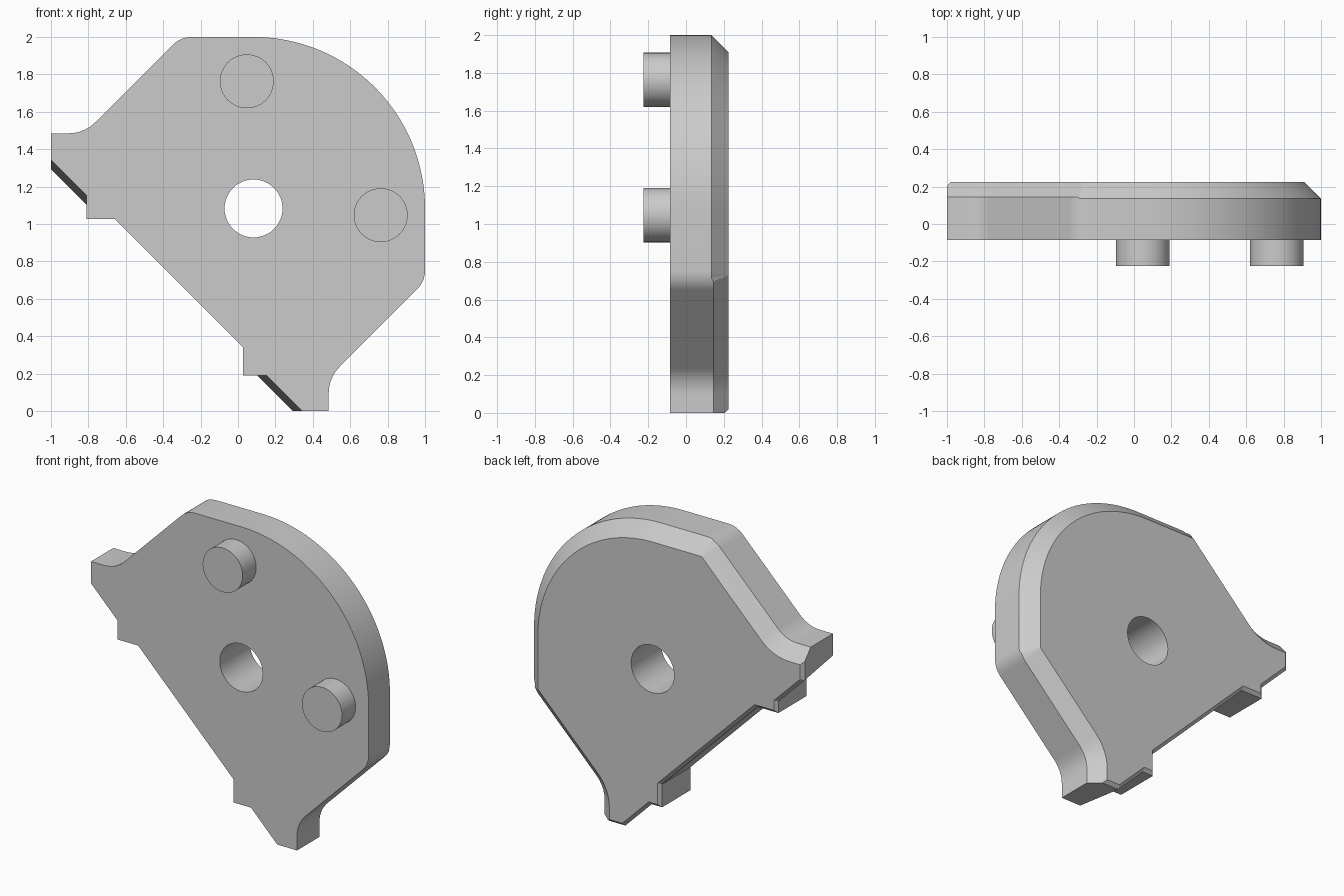
import bpy, bmesh
from math import sin, cos, pi, sqrt
from mathutils import Vector

cube = bpy.data.objects.get("Cube")
if cube:
    bpy.data.objects.remove(cube)

# Layout: profile coordinates (u, v) are measured from the centre hole
CX, CZ = 0.083, 1.083
FRONT, BACK, PEG_FRONT = -0.085, 0.225, -0.225
BIG, SIDE, SMALL = 0.09, 0.08, 0.02   # chamfer depths: dome, flanks, underside
R, END = 0.917, -1.083                # dome radius and tip of the lugs

grey = bpy.data.materials.new("plain grey")
grey.use_nodes = True
colour = (0.6, 0.6, 0.6, 1)
grey.diffuse_color = colour
grey.node_tree.nodes["Principled BSDF"].inputs["Base Color"].default_value = colour


def fillet(corner, d_in, d_out, radius, steps=8):
    """Round a 45 degree corner between two unit directions."""
    d_in, d_out = Vector(d_in), Vector(d_out)
    inward = (d_out - d_in).normalized()
    centre = Vector(corner) + inward * radius / cos(pi / 8)
    start = -inward * cos(pi / 8) - d_in.lerp(d_out, 0.5).normalized() * sin(pi / 8)
    turn = pi / 4 if d_in.x * d_out.y > d_in.y * d_out.x else -pi / 4
    pts = []
    for i in range(steps + 1):
        a = turn * i / steps
        x = start.x * cos(a) - start.y * sin(a)
        y = start.x * sin(a) + start.y * cos(a)
        pts.append((centre.x + radius * x, centre.y + radius * y))
    return pts


def rim(inset, convex, concave, tip):
    """Half of the outer rim: dome, shoulder, hollow, lug tip."""
    r, s = R - inset, sqrt(0.5)
    pts = [(r * cos(a), r * sin(a)) for a in (pi / 4 * (1 + i / 20) for i in range(21))]
    slope = 1.307 - inset * sqrt(2)
    low = 0.402 - inset
    pts += fillet((r - slope, r), (-1, 0), (-s, -s), convex)
    pts += fillet((low - slope, low), (-s, -s), (-1, 0), concave)
    return pts + [(tip, low)]


def underside(draft, e):
    """Half of the lower edge: lug foot, step block, long diagonal."""
    foot = -0.823 - draft + e * sqrt(2)
    diagonal = -0.798 + e * sqrt(2)
    u0, u1, v = END + e, -0.893 + e, -0.055 + e
    return [(u0, foot - u0), (u1, foot - u1), (u1, v), (diagonal - v, v)]


def mirrored(half):
    """Reflect a half outline across the diagonal symmetry axis."""
    return half + [(v, u) + tuple(rest) for u, v, *rest in reversed(half[1:])]


def finish(bm, name):
    bmesh.ops.remove_doubles(bm, verts=bm.verts, dist=0.0002)
    bmesh.ops.recalc_face_normals(bm, faces=bm.faces)
    mesh = bpy.data.meshes.new(name)
    bm.to_mesh(mesh)
    bm.free()
    mesh.materials.append(grey)
    obj = bpy.data.objects.new(name, mesh)
    bpy.context.collection.objects.link(obj)
    bpy.ops.object.select_all(action='DESELECT')
    obj.select_set(True)
    bpy.context.view_layer.objects.active = obj
    bpy.ops.object.shade_smooth_by_angle(angle=pi / 7)


def add_ring(bm, pts):
    return [bm.verts.new((u + CX, y, v + CZ)) for u, v, y in pts]


def loop_edges(bm, ring):
    return [bm.edges.get(pair) for pair in zip(ring, ring[1:] + ring[:1])]


def bridge(bm, lower, upper):
    n = len(lower)
    for i in range(n):
        j = (i + 1) % n
        bm.faces.new((lower[i], lower[j], upper[j], upper[i]))


def circle(u, v, radius, y, n=48):
    return [(u + radius * cos(2 * pi * i / n), v + radius * sin(2 * pi * i / n), y) for i in range(n)]


# Plate: front outline, wall top where the chamfers start, back outline
edge = rim(0, 0.145, 0.2, END)
tip_v = 0.402 - BIG
front_half = edge + [(END, tip_v + SMALL)] + underside(0, 0)
mid_half = [(u, v, BACK - (BIG if i < 25 else SIDE)) for i, (u, v) in enumerate(edge)]
mid_half += [(u, v, BACK - SMALL) for u, v in [(END, tip_v + SMALL)] + underside(0.05, 0)]
back_half = rim(BIG, 0.012, 0.29, END + SMALL) + [(END + SMALL, tip_v - 0.001)] + underside(0.05, SMALL)

bm = bmesh.new()
front = add_ring(bm, [(u, v, FRONT) for u, v in mirrored(front_half)])
middle = add_ring(bm, mirrored(mid_half))
back = add_ring(bm, [(u, v, BACK) for u, v in mirrored(back_half)])
bridge(bm, front, middle)
bridge(bm, middle, back)

# Centre hole through the plate
hole_front = add_ring(bm, circle(0, 0, 0.155, FRONT))
hole_back = add_ring(bm, circle(0, 0, 0.155, BACK))
bridge(bm, hole_front, hole_back)
for outer, inner in ((front, hole_front), (back, hole_back)):
    bmesh.ops.triangle_fill(bm, use_beauty=True,
                            edges=loop_edges(bm, outer) + loop_edges(bm, inner))
finish(bm, "plate")

# Two round pegs on the front
for name, u, v in (("upper_peg", -0.036, 0.68), ("side_peg", 0.68, -0.036)):
    bm = bmesh.new()
    near = add_ring(bm, circle(u, v, 0.144, PEG_FRONT))
    far = add_ring(bm, circle(u, v, 0.144, FRONT))
    bridge(bm, near, far)
    bm.faces.new(near)
    bm.faces.new(far)
    finish(bm, name)
